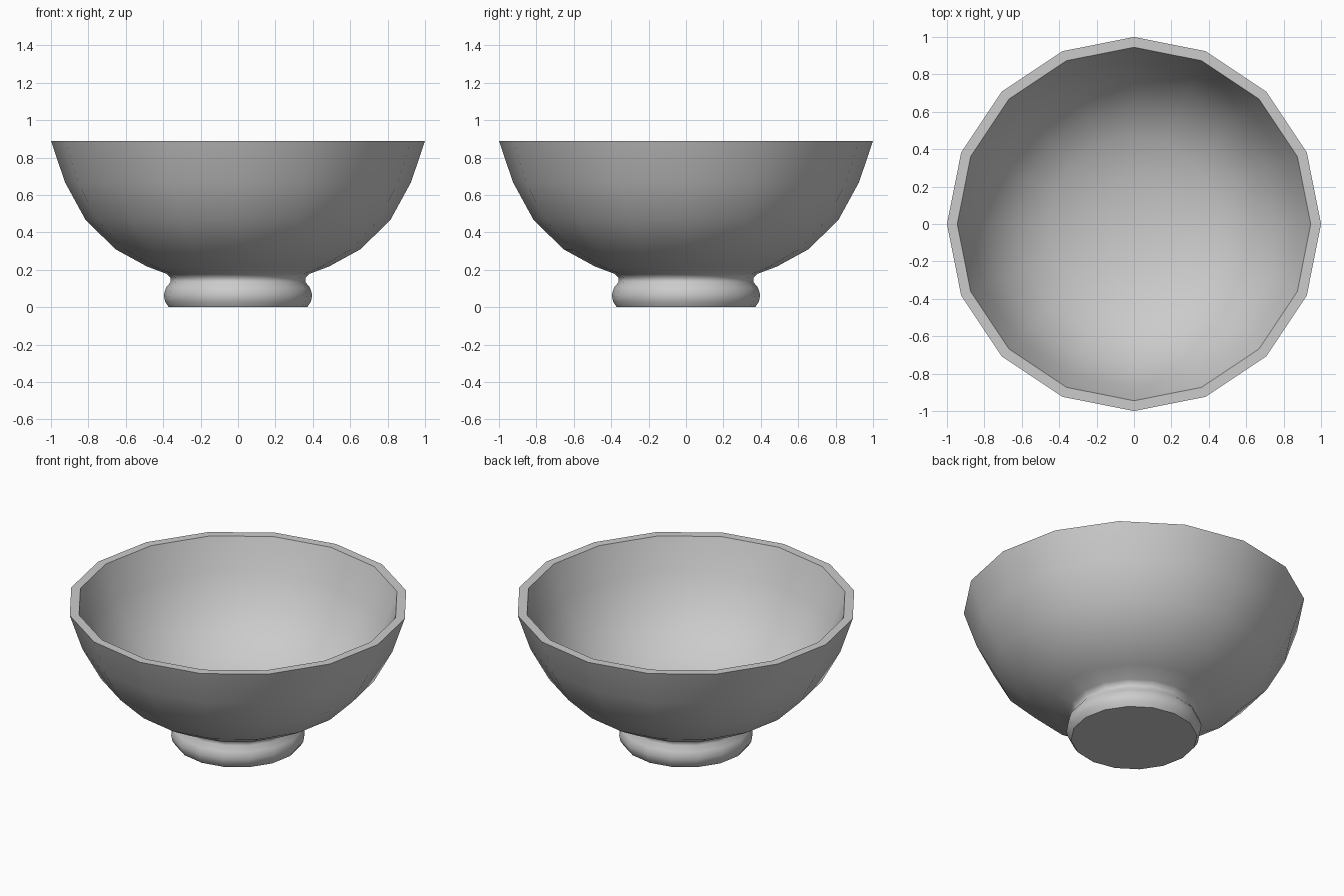
import bpy, bmesh, math

if "Cube" in bpy.data.objects:
    bpy.data.objects.remove(bpy.data.objects["Cube"])

SIDES = 16

# Cross-section (radius, height): flat base, foot ring, neck, outer wall, rim, inner wall
profile = [
    (0, 0), (0.37, 0), (0.39, 0.03), (0.397, 0.065), (0.385, 0.105),
    (0.36, 0.135), (0.36, 0.157), (0.38, 0.178), (0.485, 0.217),
    (0.655, 0.31), (0.815, 0.467), (0.925, 0.668), (1.0, 0.89),
    (0.945, 0.89), (0.873, 0.685), (0.772, 0.498), (0.625, 0.352),
    (0.465, 0.263), (0.25, 0.205), (0, 0.185),
]

# Bowl: revolve the cross-section around z
bm = bmesh.new()
verts = [bm.verts.new((r, 0, z)) for r, z in profile]
edges = [bm.edges.new(pair) for pair in zip(verts, verts[1:])]
bmesh.ops.spin(bm, geom=verts + edges, cent=(0, 0, 0), axis=(0, 0, 1),
               angle=math.tau, steps=SIDES, use_merge=False)
bmesh.ops.remove_doubles(bm, verts=bm.verts, dist=0.001)
bmesh.ops.recalc_face_normals(bm, faces=bm.faces)

mesh = bpy.data.meshes.new("bowl")
bm.to_mesh(mesh)
bm.free()
bowl = bpy.data.objects.new("bowl", mesh)
bpy.context.collection.objects.link(bowl)

# Smooth walls, crisp rim and base edges
bpy.context.view_layer.objects.active = bowl
bowl.select_set(True)
bpy.ops.object.shade_smooth_by_angle(angle=math.radians(50))
